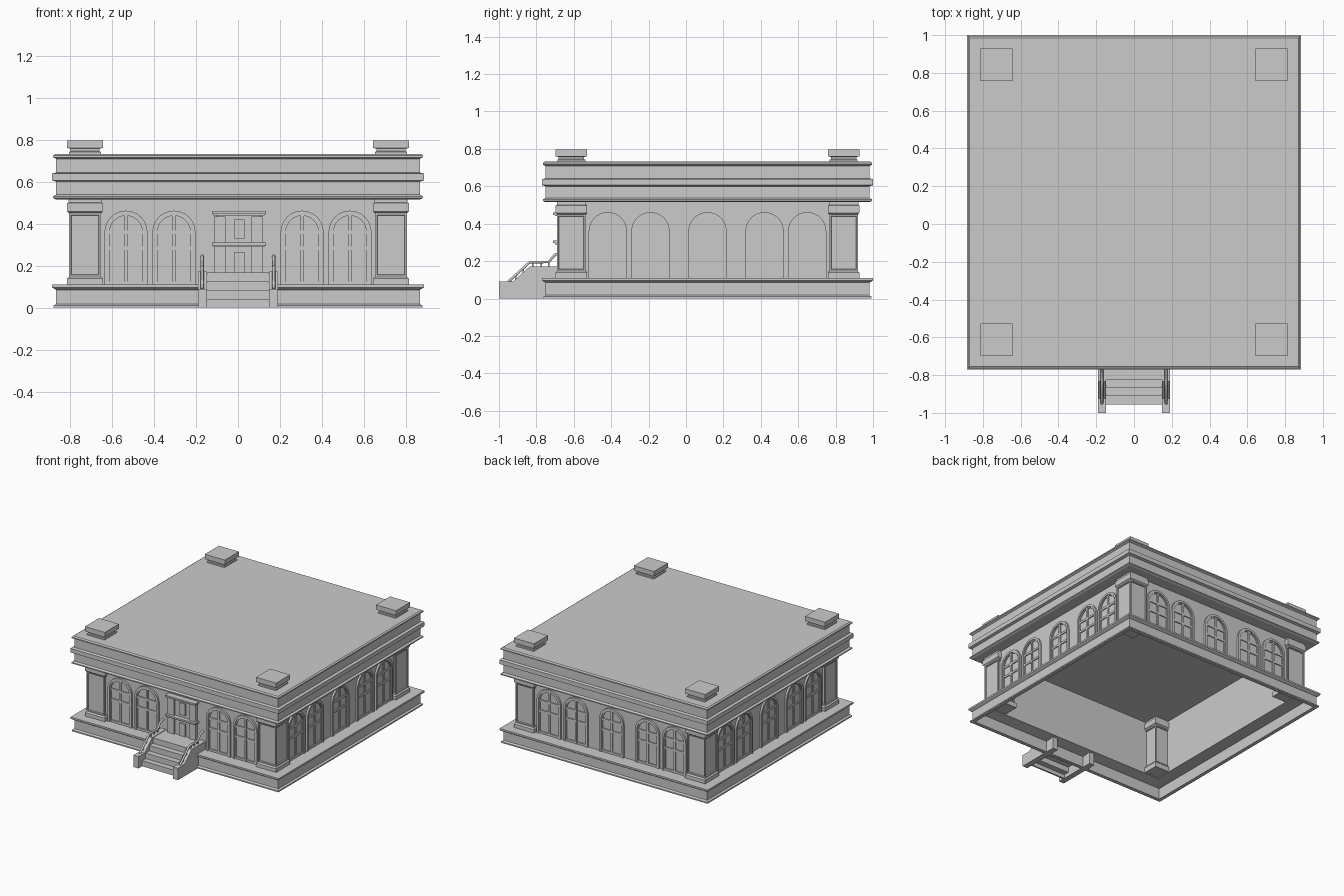
import bpy, bmesh
from math import pi, sin, cos
from mathutils import Matrix

if "Cube" in bpy.data.objects:
    bpy.data.objects.remove(bpy.data.objects["Cube"])

CY = 0.115      # centre of the building in y (stairs stick out in front)
W = 0.78        # half width of the walls


def finish(name, bm, turn=0, shift=(0, CY, 0)):
    bmesh.ops.recalc_face_normals(bm, faces=bm.faces)
    me = bpy.data.meshes.new(name)
    bm.to_mesh(me)
    bm.free()
    ob = bpy.data.objects.new(name, me)
    bpy.context.collection.objects.link(ob)
    ob.rotation_euler.z = turn * pi / 2
    ob.location = shift
    return ob


def box(bm, x0, x1, y0, y1, z0, z1):
    m = Matrix.Translation(((x0 + x1) / 2, (y0 + y1) / 2, (z0 + z1) / 2)) @ \
        Matrix.Diagonal((x1 - x0, y1 - y0, z1 - z0, 1))
    bmesh.ops.create_cube(bm, size=1, matrix=m)


def square_sweep(bm, profile, closed=False):
    """Sweep (half width, z) points round a square; capped or closed into a ring."""
    loops = [[bm.verts.new((sx * r, sy * r, z)) for sx, sy in
              ((-1, -1), (1, -1), (1, 1), (-1, 1))] for r, z in profile]
    pairs = list(zip(loops, loops[1:])) + ([(loops[-1], loops[0])] if closed else [])
    for a, b in pairs:
        for i in range(4):
            j = (i + 1) % 4
            bm.faces.new((a[i], a[j], b[j], b[i]))
    if not closed:
        bm.faces.new(loops[0])
        bm.faces.new(loops[-1])


def extrude_yz(bm, pts, x0, x1):
    """Extrude a (y, z) outline along x."""
    f = bm.faces.new([bm.verts.new((x0, y, z)) for y, z in pts])
    r = bmesh.ops.extrude_face_region(bm, geom=[f])
    bmesh.ops.translate(bm, vec=(x1 - x0, 0, 0),
                        verts=[v for v in r['geom'] if isinstance(v, bmesh.types.BMVert)])


def arch(r, cx, z0, zs, n=16):
    return [(cx + r, z0)] + [(cx + r * cos(pi * i / n), zs + r * sin(pi * i / n))
                             for i in range(n + 1)] + [(cx - r, z0)]


def band(bm, outer, inner, y0, y1):
    """Solid strip between two matching (x, z) lines."""
    rows = [[bm.verts.new((p[0], y, p[1])) for p, y in
             ((o, y0), (i, y0), (i, y1), (o, y1))] for o, i in zip(outer, inner)]
    for a, b in zip(rows, rows[1:]):
        for i in range(4):
            j = (i + 1) % 4
            bm.faces.new((a[i], a[j], b[j], b[i]))
    bm.faces.new(rows[0])
    bm.faces.new(rows[-1])


# plinth: hollow skirt with lipped ledges
bm = bmesh.new()
square_sweep(bm, [(0.85, 0), (0.878, 0), (0.878, 0.01), (0.865, 0.018), (0.865, 0.085),
                  (0.875, 0.09), (0.885, 0.097), (0.885, 0.11), (0.76, 0.11),
                  (0.76, 0.095), (0.85, 0.085)], closed=True)
finish("plinth", bm)

# walls
bm = bmesh.new()
square_sweep(bm, [(W, 0.1), (W, 0.525), (W - 0.015, 0.525), (W - 0.015, 0.1)], closed=True)
finish("walls", bm)

# entablature and flat roof
bm = bmesh.new()
square_sweep(bm, [(0.865, 0.515), (0.88, 0.522), (0.88, 0.53), (0.865, 0.538), (0.865, 0.6),
                  (0.885, 0.606), (0.885, 0.638), (0.865, 0.643), (0.865, 0.708),
                  (0.88, 0.716), (0.88, 0.725), (0.87, 0.732)])
finish("entablature_roof", bm)

# corner pillars with recessed panels, and roof pedestals above them
for i, (sx, sy) in enumerate(((-1, -1), (1, -1), (1, 1), (-1, 1))):
    at = (0.728 * sx, CY + 0.728 * sy, 0)
    bm = bmesh.new()
    square_sweep(bm, [(0.085, 0.1), (0.085, 0.138), (0.076, 0.147), (0.076, 0.45),
                      (0.085, 0.458), (0.085, 0.498), (0.078, 0.5), (0.078, 0.52)])
    panels = [f for f in bm.faces if abs(f.calc_center_median().z - 0.2985) < 0.01]
    bm.normal_update()
    bmesh.ops.recalc_face_normals(bm, faces=bm.faces)
    bmesh.ops.inset_individual(bm, faces=panels, thickness=0.012, depth=0)
    bmesh.ops.inset_individual(bm, faces=panels, thickness=0.004, depth=-0.008)
    finish(f"corner_pillar_{i}", bm, shift=at)
    bm = bmesh.new()
    square_sweep(bm, [(0.075, 0.725), (0.075, 0.742), (0.068, 0.745), (0.068, 0.757),
                      (0.085, 0.76), (0.085, 0.797)])
    finish(f"roof_pedestal_{i}", bm, shift=at)

# arched windows on all four sides (the door replaces the middle one in front)
for side in range(4):
    for cx in (-0.533, -0.305, 0, 0.305, 0.533):
        if side == 0 and cx == 0:
            continue
        bm = bmesh.new()
        zs, y1 = 0.36, -W + 0.005
        band(bm, arch(0.102, cx, 0.11, zs), arch(0.086, cx, 0.11, zs), -W - 0.014, y1)
        band(bm, arch(0.086, cx, 0.11, zs), arch(0.078, cx, 0.11, zs), -W - 0.008, y1)
        box(bm, cx - 0.008, cx + 0.008, -W - 0.008, y1, 0.11, 0.44)
        for z in (0.118, 0.283, 0.36):
            box(bm, cx - 0.08, cx + 0.08, -W - 0.007, y1, z - 0.008, z + 0.008)
        finish("arched_window", bm, side)

# front door surround: pilasters, two ledges and small panels
bm = bmesh.new()
box(bm, -0.105, 0.11, -W - 0.012, -W + 0.005, 0.11, 0.44)
for x in (-0.115, 0.065):
    box(bm, x, x + 0.055, -W - 0.025, -W, 0.11, 0.435)
for z in (0.29, 0.44):
    box(bm, -0.117, 0.127, -W - 0.035, -W, z, z + 0.009)
    box(bm, -0.123, 0.133, -W - 0.045, -W, z + 0.007, z + 0.02)
for z0, z1 in ((0.33, 0.42), (0.165, 0.265)):
    box(bm, -0.02, 0.03, -W - 0.02, -W, z0, z1)
finish("front_door", bm)

# stairs: thin stepped shell
wall_y = CY - W
steps = []
for i in range(4):
    y = -0.955 + 0.044 * i
    steps += [(y, 0.042 * i), (y, 0.042 * (i + 1))]
under = [(y + 0.012, max(z - 0.012, 0)) for y, z in steps]
bm = bmesh.new()
extrude_yz(bm, steps + [(wall_y, 0.168), (wall_y, 0.156)] + under[::-1][:-1] + [(-0.943, 0)],
           -0.15, 0.15)
finish("front_steps", bm, shift=(0, 0, 0))

for s in (-1, 1):
    # side walls of the stairs
    bm = bmesh.new()
    extrude_yz(bm, [(-1, 0), (-1, 0.09), (-0.925, 0.09), (-0.835, 0.172),
                    (wall_y, 0.172), (wall_y, 0)], s * 0.147, s * 0.19)
    finish("stair_side_wall", bm, shift=(0, 0, 0))

    # handrail following the slope, with short posts
    path = [(-0.95, 0.09), (-0.93, 0.108), (-0.835, 0.195), (-0.735, 0.195),
            (-0.70, 0.235), (wall_y, 0.245)]
    cu = bpy.data.curves.new("handrail", 'CURVE')
    cu.dimensions = '3D'
    cu.bevel_depth = 0.008
    cu.bevel_resolution = 1
    cu.use_fill_caps = True
    sp = cu.splines.new('POLY')
    sp.points.add(len(path) - 1)
    for p, (y, z) in zip(sp.points, path):
        p.co = (s * 0.17, y, z, 1)
    bpy.context.collection.objects.link(bpy.data.objects.new("handrail", cu))
    bm = bmesh.new()
    for y, z in ((-0.91, 0.126), (-0.87, 0.163), (-0.82, 0.195), (-0.775, 0.195), (-0.735, 0.195)):
        box(bm, s * 0.17 - 0.004, s * 0.17 + 0.004, y - 0.004, y + 0.004, z - 0.035, z)
    finish("handrail_posts", bm, shift=(0, 0, 0))
